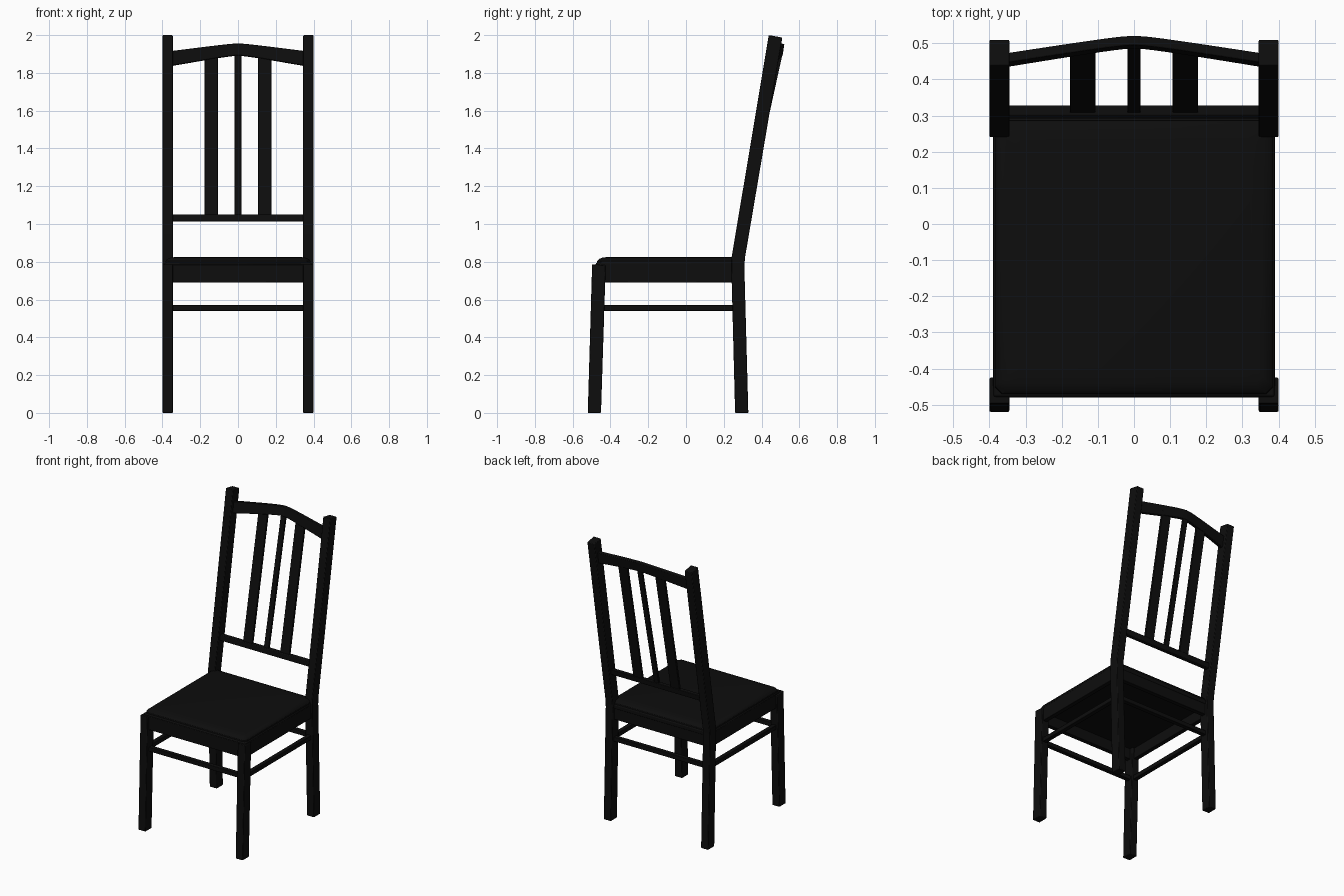
import bpy, bmesh
from math import exp

if "Cube" in bpy.data.objects:
    bpy.data.objects.remove(bpy.data.objects["Cube"])

black = bpy.data.materials.new("black_paint")
black.diffuse_color = (0.004, 0.004, 0.004, 1)
black.use_nodes = True
black.node_tree.nodes["Principled BSDF"].inputs["Base Color"].default_value = black.diffuse_color


def finish(name, bm, bevel=0.004, segments=2):
    bmesh.ops.recalc_face_normals(bm, faces=bm.faces[:])
    me = bpy.data.meshes.new(name)
    bm.to_mesh(me)
    bm.free()
    me.materials.append(black)
    ob = bpy.data.objects.new(name, me)
    bpy.context.collection.objects.link(ob)
    if bevel:
        mod = ob.modifiers.new("soft_edges", 'BEVEL')
        mod.width = bevel
        mod.segments = segments
        mod.limit_method = 'ANGLE'
        mod.angle_limit = 0.6
    bpy.context.view_layer.objects.active = ob
    ob.select_set(True)
    bpy.ops.object.shade_smooth_by_angle()
    ob.select_set(False)
    return ob


def loft(name, rings, bevel=0.004, segments=2):
    """Skin a row of equal point rings and cap both ends."""
    bm = bmesh.new()
    rows = [[bm.verts.new(p) for p in ring] for ring in rings]
    n = len(rows[0])
    for a, b in zip(rows, rows[1:]):
        for i in range(n):
            j = (i + 1) % n
            bm.faces.new((a[i], a[j], b[j], b[i]))
    bm.faces.new(rows[0])
    bm.faces.new(rows[-1])
    return finish(name, bm, bevel, segments)


def side_profile(name, x0, x1, yz, bevel=0.004):
    return loft(name, [[(x, y, z) for y, z in yz] for x in (x0, x1)], bevel)


def box(name, x, y, z, bevel=0.003, segments=2):
    return loft(name, [[(x[0], y[0], h), (x[1], y[0], h), (x[1], y[1], h), (x[0], y[1], h)]
                       for h in z], bevel, segments)


def back_y(z):
    """Centre line of the raked backrest."""
    return 0.274 + (z - 0.8) * 0.165


# Legs, side aprons and side stretchers
front_leg = [(-0.52, 0), (-0.45, 0), (-0.425, 0.782), (-0.497, 0.787)]
back_leg = [(0.26, 0), (0.33, 0), (0.309, 0.77), (0.312, 0.82), (0.51, 1.987),
            (0.438, 2.0), (0.241, 0.82), (0.24, 0.77)]
for side, s in (("left", -1), ("right", 1)):
    side_profile(f"{side}_front_leg", s * 0.345, s * 0.40, front_leg)
    side_profile(f"{side}_back_post", s * 0.345, s * 0.40, back_leg)
    box(f"{side}_apron", sorted((s * 0.36, s * 0.39)), (-0.47, 0.28), (0.69, 0.785))
    box(f"{side}_stretcher", sorted((s * 0.358, s * 0.388)), (-0.46, 0.28), (0.54, 0.57))

# Front and back aprons and stretchers
for end, y, ys in (("front", -0.465, -0.463), ("back", 0.275, 0.28)):
    box(f"{end}_apron", (-0.37, 0.37), (y - 0.015, y + 0.015), (0.69, 0.785))
    box(f"{end}_stretcher", (-0.36, 0.36), (ys - 0.015, ys + 0.015), (0.54, 0.57))

# Seat board and padded top
box("seat_board", (-0.389, 0.389), (-0.478, 0.293), (0.765, 0.795), 0.006)
cushion = []
for z, inset in ((0.785, 0), (0.803, 0.002), (0.815, 0.012), (0.822, 0.03), (0.826, 0.06)):
    w, f, b, r = 0.386 - inset, -0.472 + inset, 0.288 - inset, 0.02
    cushion.append([(-w + r, f, z), (w - r, f, z), (w, f + r, z), (w, b - r, z),
                    (w - r, b, z), (-w + r, b, z), (-w, b - r, z), (-w, f + r, z)])
loft("seat_cushion", cushion, 0)

# Lower back rail
y = back_y(1.03)
side_profile("lower_back_rail", -0.36, 0.36,
             [(y - 0.018, 1.013), (y + 0.012, 1.013), (y + 0.017, 1.05), (y - 0.013, 1.05)])


def crest(x):
    """Share of the crest rise at x: nearly straight arms, rounded middle."""
    a = abs(x) / 0.345
    return 1 - (a * a / (a + 0.14)) * 1.14


# Bowed crest rail
rings = []
for i in range(25):
    x = -0.36 + 0.72 * i / 24
    c = crest(x)
    lo, hi = 1.84 + 0.053 * c, 1.917 + 0.039 * c
    y0, y1 = 0.448 + 0.05 * c, 0.461 + 0.047 * c
    rings.append([(x, y0 - 0.013, lo), (x, y0 + 0.013, lo - 0.003),
                  (x, y1 + 0.013, hi - 0.003), (x, y1 - 0.013, hi)])
loft("crest_rail", rings, 0.003)

# Back slats
for name, x, w in (("left_slat", -0.142, 0.035), ("centre_slat", 0, 0.018), ("right_slat", 0.142, 0.035)):
    top = 0.457 + 0.046 * crest(x)
    yb = back_y(1.035)
    side_profile(name, x - w, x + w,
                 [(yb - 0.008, 1.035), (yb + 0.008, 1.035), (top + 0.008, 1.90), (top - 0.008, 1.90)], 0.002)
